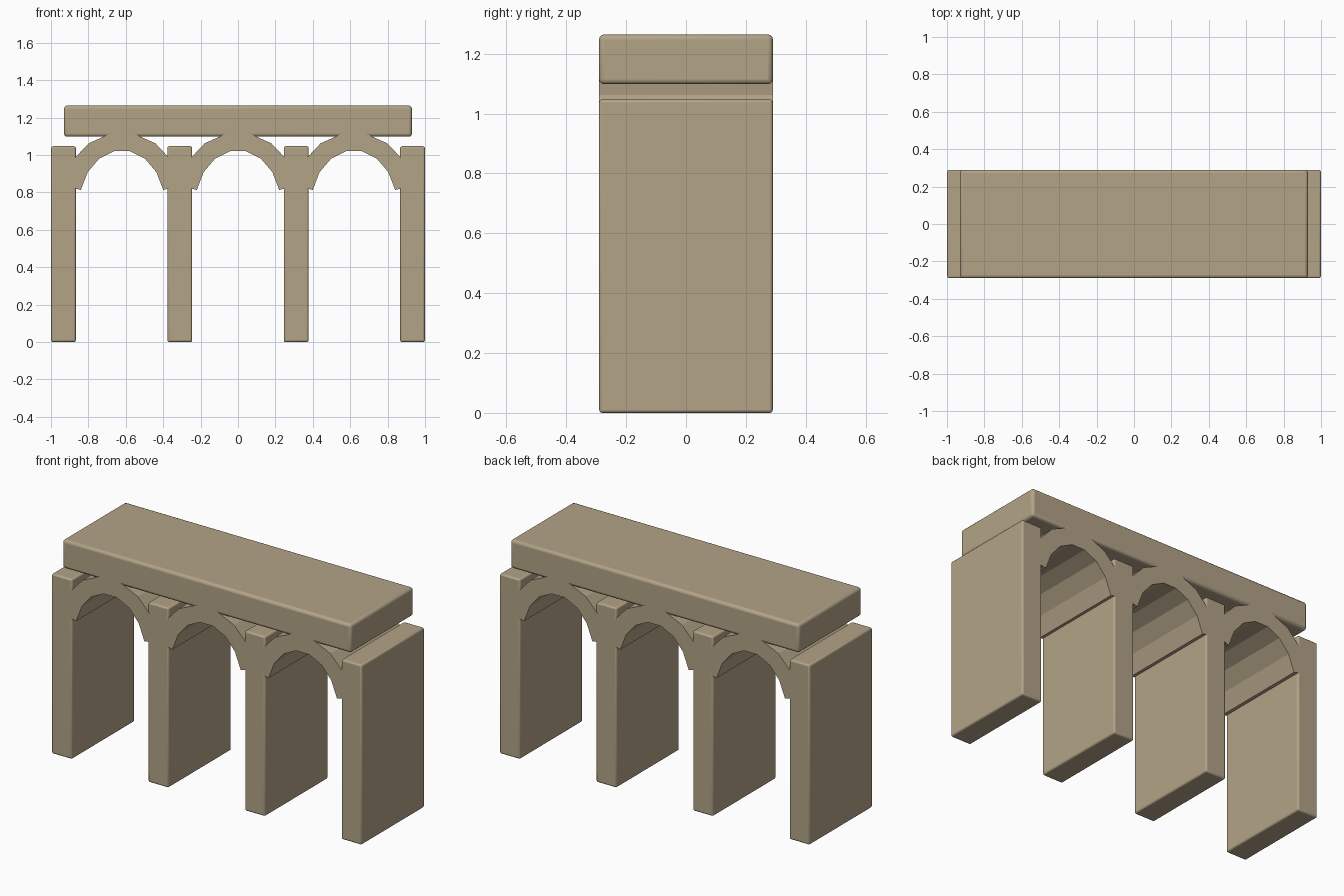
import bpy, bmesh, math

if "Cube" in bpy.data.objects:
    bpy.data.objects.remove(bpy.data.objects["Cube"], do_unlink=True)

DEPTH = 0.29            # half depth shared by all parts

# Sandstone material
stone = bpy.data.materials.new("sandstone")
stone.use_nodes = True
colour = (0.45, 0.37, 0.245, 1)
stone.diffuse_color = colour
bsdf = stone.node_tree.nodes["Principled BSDF"]
bsdf.inputs["Base Color"].default_value = colour
bsdf.inputs["Roughness"].default_value = 0.9


def add_object(name, bm):
    bmesh.ops.recalc_face_normals(bm, faces=bm.faces)
    mesh = bpy.data.meshes.new(name)
    bm.to_mesh(mesh)
    bm.free()
    mesh.materials.append(stone)
    obj = bpy.data.objects.new(name, mesh)
    bpy.context.collection.objects.link(obj)
    return obj


def block(name, x0, x1, z0, z1, bevel):
    """Box with softened edges."""
    bm = bmesh.new()
    bmesh.ops.create_cube(bm, size=1)
    bmesh.ops.scale(bm, vec=(x1 - x0, 2 * DEPTH, z1 - z0), verts=bm.verts)
    bmesh.ops.translate(bm, vec=((x0 + x1) / 2, 0, (z0 + z1) / 2), verts=bm.verts)
    obj = add_object(name, bm)
    mod = obj.modifiers.new("soft_edges", 'BEVEL')
    mod.width, mod.segments = bevel, 3
    bpy.ops.object.select_all(action='DESELECT')
    obj.select_set(True)
    bpy.context.view_layer.objects.active = obj
    bpy.ops.object.shade_smooth_by_angle(angle=math.radians(35))
    return obj


def arch(name, cx, segments=7, spread=math.radians(75)):
    """Faceted arch ring, swept through the depth."""
    def curve(a, b, cz):
        steps = [spread * (2 * i / segments - 1) for i in range(segments + 1)]
        return [(cx + a * math.sin(t), cz + b * math.cos(t)) for t in steps]

    inner = curve(0.228, 0.286, 0.739)
    outer = curve(0.335, 0.382, 0.739)
    bm = bmesh.new()
    rings = [[bm.verts.new((x, y, z)) for x, z in pts]
             for y in (-DEPTH, DEPTH) for pts in (inner, outer)]
    fi, fo, bi, bo = rings
    for i in range(segments):
        for p, q in ((fi, fo), (bi, bo), (fi, bi), (fo, bo)):
            bm.faces.new((p[i], p[i + 1], q[i + 1], q[i]))
    for i in (0, segments):
        bm.faces.new((fi[i], fo[i], bo[i], bi[i]))
    return add_object(name, bm)


# Four wall-like piers
for i, x in enumerate((-0.933, -0.311, 0.311, 0.933)):
    block(f"pier_{i + 1}", x - 0.066, x + 0.066, 0, 1.047, 0.01)

# Three arches between the piers
for i, x in enumerate((-0.62, 0, 0.62)):
    arch(f"arch_{i + 1}", x)

# Deck slab resting on the arches
block("deck", -0.93, 0.93, 1.098, 1.264, 0.016)
